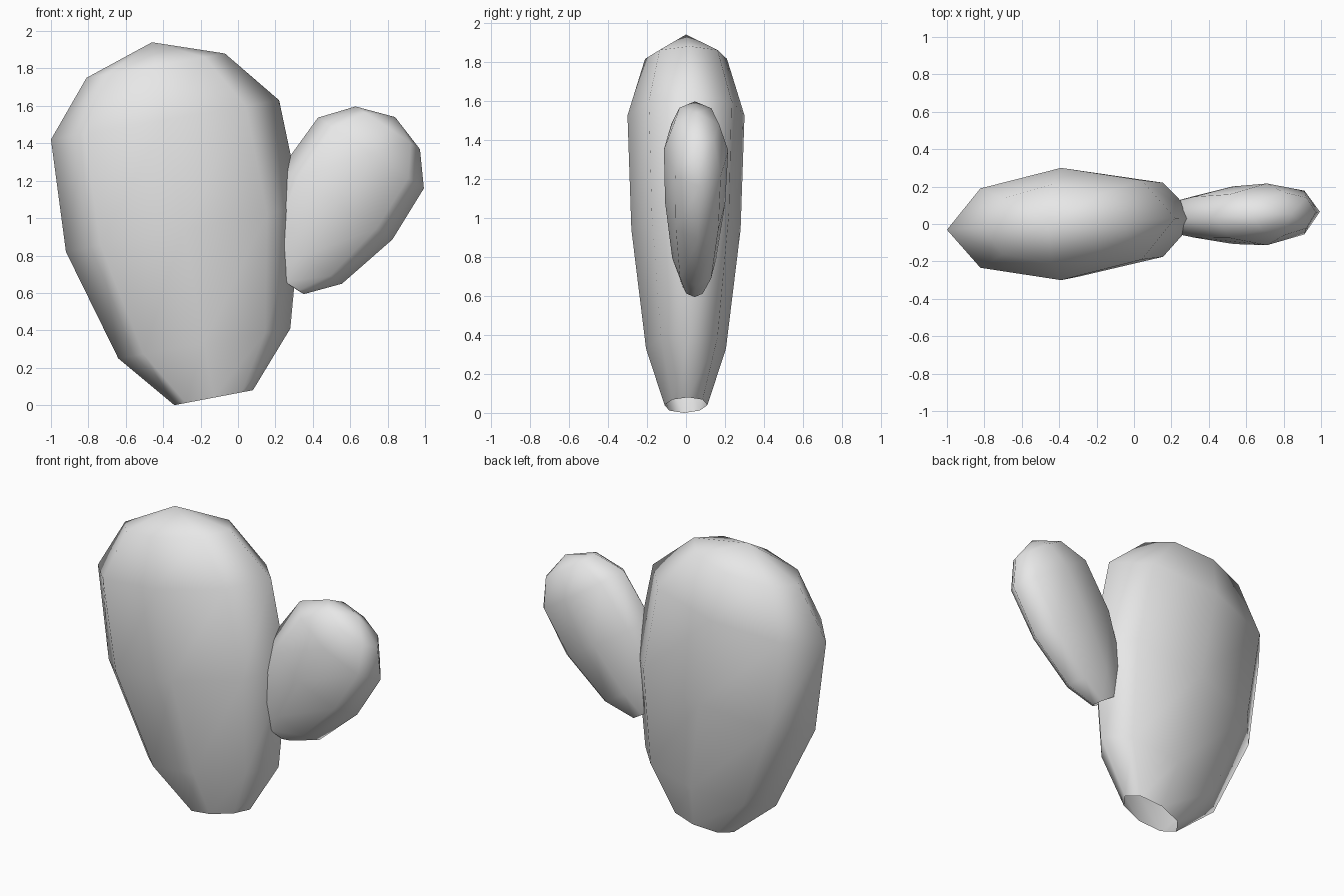
import bpy, bmesh
from math import sin, cos, pi, radians
from mathutils import Vector, Matrix

cube = bpy.data.objects.get("Cube")
if cube:
    bpy.data.objects.remove(cube, do_unlink=True)

grey = bpy.data.materials.new("pale_grey")
grey.use_nodes = True
grey.diffuse_color = (0.8, 0.8, 0.8, 1)
grey.node_tree.nodes["Principled BSDF"].inputs["Base Color"].default_value = (0.8, 0.8, 0.8, 1)

# Pad rings: left (x, z), right (x, z), half thickness
RINGS = [
    ((-0.34, 0.00), (0.08, 0.08), 0.11),
    ((-0.64, 0.25), (0.28, 0.41), 0.205),
    ((-0.92, 0.82), (0.34, 1.06), 0.28),
    ((-1.00, 1.42), (0.22, 1.63), 0.30),
    ((-0.81, 1.75), (-0.07, 1.88), 0.21),
]
TIP = Vector((-0.46, 0, 1.94))
SIDES = 8
SKEW = 0.05  # slight turn of the flat pad about its length


def pad_mesh():
    """Open-bottomed, eight-sided flattened pad closed by a fan at the tip."""
    bm = bmesh.new()
    rings = []
    for left, right, thick in RINGS:
        a, b = Vector((left[0], 0, left[1])), Vector((right[0], 0, right[1]))
        mid, half = (a + b) / 2, (b - a) / 2
        ring = []
        for i in range(SIDES):
            t = 2 * pi * i / SIDES
            p = mid + half * cos(t)
            p.y = thick * sin(t) + SKEW * half.length * cos(t)
            ring.append(bm.verts.new(p))
        rings.append(ring)
    tip = bm.verts.new(TIP)
    for i in range(SIDES):
        j = (i + 1) % SIDES
        for low, high in zip(rings, rings[1:]):
            bm.faces.new((low[i], low[j], high[j], high[i]))
        bm.faces.new((rings[-1][i], rings[-1][j], tip))
    for f in bm.faces:
        f.smooth = True
    mesh = bpy.data.meshes.new("pad")
    bm.to_mesh(mesh)
    bm.free()
    mesh.materials.append(grey)
    return mesh


def add_pad(name, matrix):
    mesh = pad_mesh()
    mesh.transform(matrix)
    obj = bpy.data.objects.new(name, mesh)
    bpy.context.collection.objects.link(obj)


# Large pad, and a smaller copy leaning out of its left side
add_pad("main_pad", Matrix.Identity(4))
add_pad("side_pad",
        Matrix.Translation((0.84, 0.055, 1.54))
        @ Matrix.Rotation(radians(-1), 4, 'X')
        @ Matrix.Rotation(radians(43.5), 4, 'Y')
        @ Matrix.Scale(0.55, 4)
        @ Matrix.Translation(-TIP))
